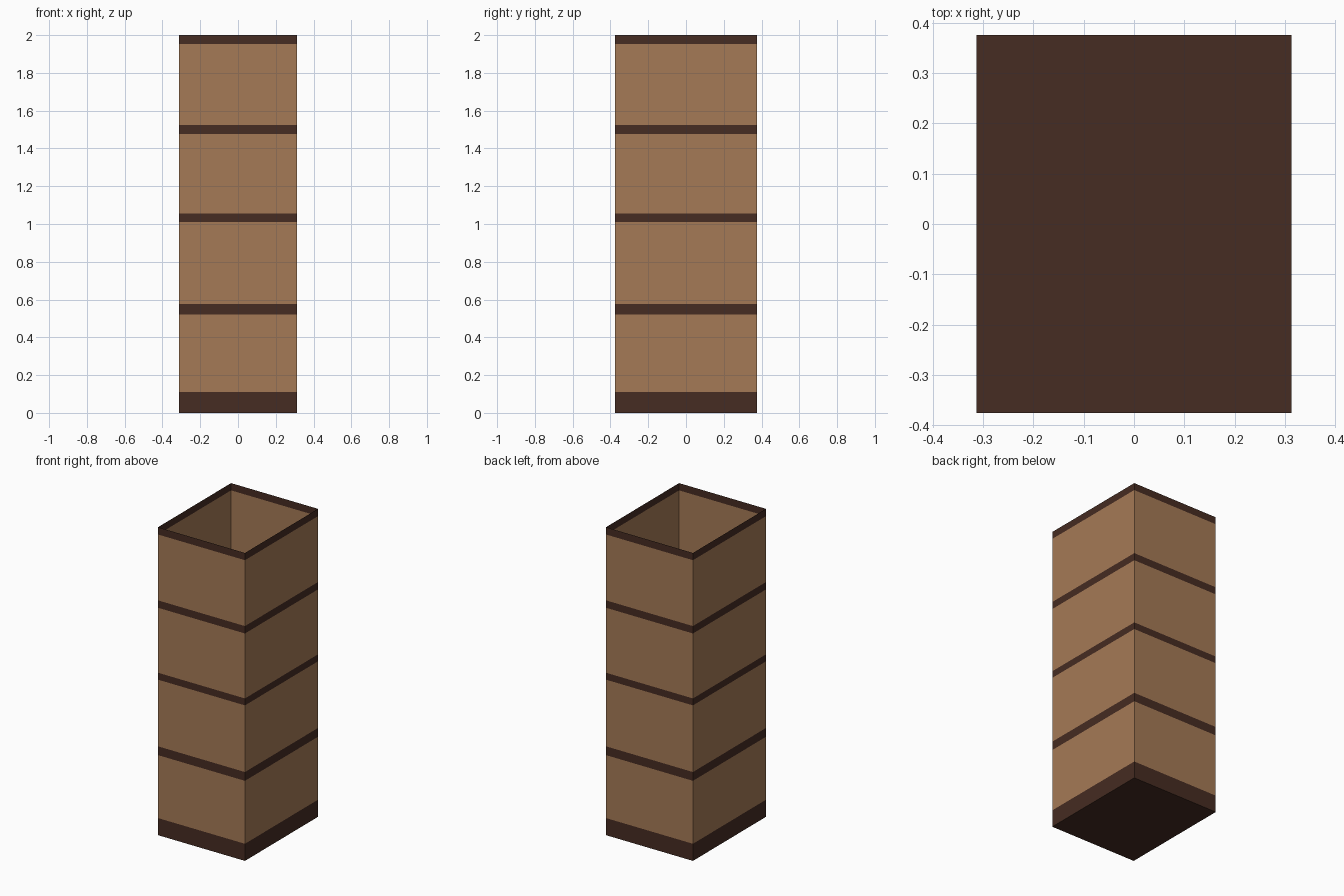
import bpy, bmesh

if "Cube" in bpy.data.objects:
    bpy.data.objects.remove(bpy.data.objects["Cube"])

HALF_X, HALF_Y = 0.3125, 0.375
# heights where the bands change: dark, light, dark, ... from the floor up
LEVELS = [0, 0.111, 0.52, 0.577, 1.01, 1.055, 1.477, 1.525, 1.953, 2.0]


def make_material(name, rgb):
    mat = bpy.data.materials.new(name)
    mat.diffuse_color = (*rgb, 1)
    mat.use_nodes = True
    mat.node_tree.nodes["Principled BSDF"].inputs["Base Color"].default_value = mat.diffuse_color
    return mat


dark = make_material("dark brown", (0.061, 0.025, 0.016))
light = make_material("light tan", (0.376, 0.195, 0.093))

# open-topped thin-walled box: floor sheet plus stacked wall bands
bm = bmesh.new()
corners = [(-HALF_X, -HALF_Y), (HALF_X, -HALF_Y), (HALF_X, HALF_Y), (-HALF_X, HALF_Y)]
rings = [[bm.verts.new((x, y, z)) for x, y in corners] for z in LEVELS]
bm.faces.new(reversed(rings[0]))
for band, (low, high) in enumerate(zip(rings, rings[1:])):
    for i in range(4):
        j = (i + 1) % 4
        face = bm.faces.new((low[i], low[j], high[j], high[i]))
        face.material_index = band % 2

mesh = bpy.data.meshes.new("banded_open_box")
bm.to_mesh(mesh)
bm.free()
mesh.materials.append(dark)
mesh.materials.append(light)
box = bpy.data.objects.new("banded_open_box", mesh)
bpy.context.collection.objects.link(box)
